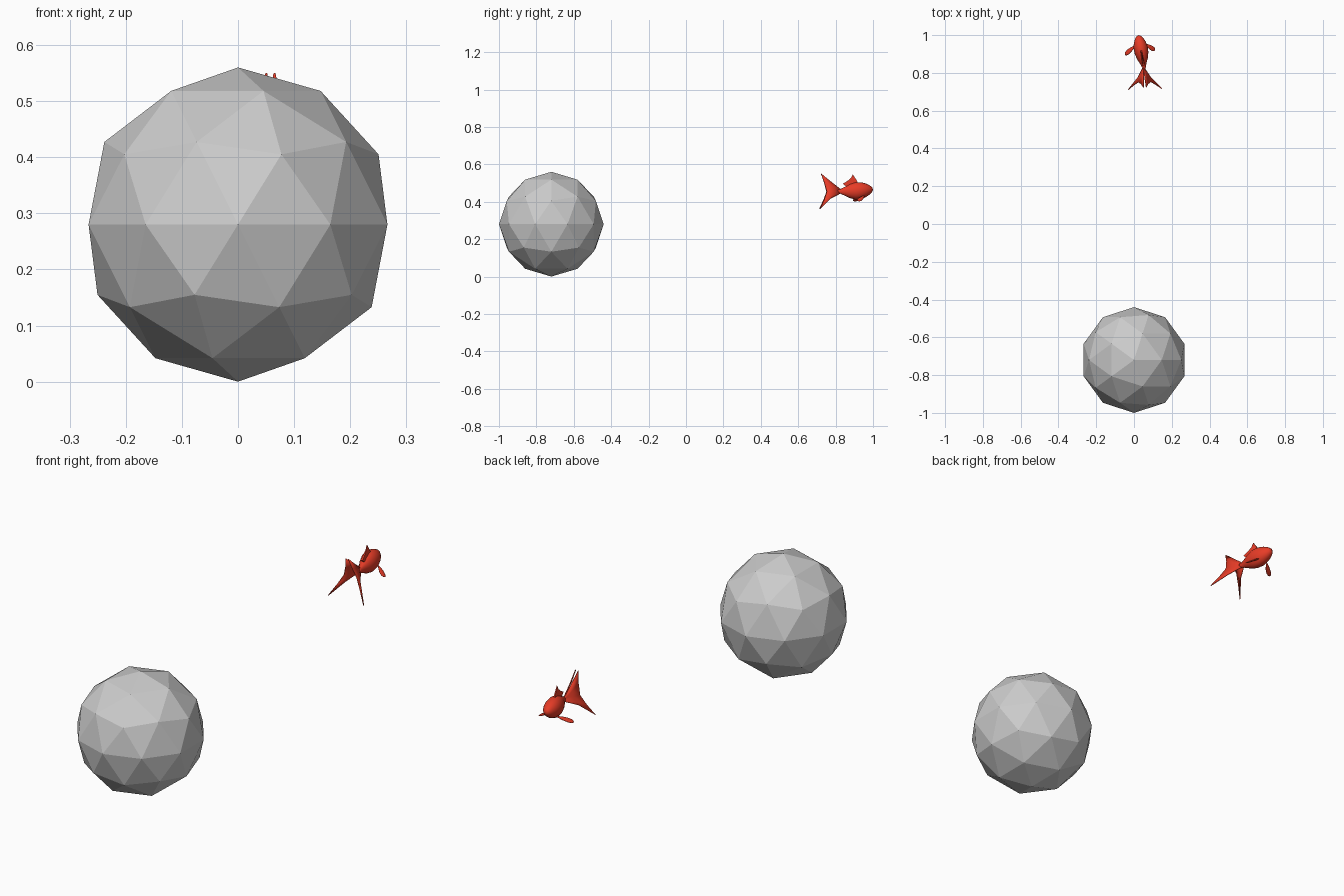
import bpy, bmesh, math
from mathutils import Vector

if "Cube" in bpy.data.objects:
    bpy.data.objects.remove(bpy.data.objects["Cube"])

red = bpy.data.materials.new("red_scales")
red.diffuse_color = (0.8, 0.045, 0.02, 1)
red.use_nodes = True
red.node_tree.nodes["Principled BSDF"].inputs["Base Color"].default_value = red.diffuse_color


def mesh_object(name, bm, thickness=0):
    bmesh.ops.recalc_face_normals(bm, faces=bm.faces[:])
    me = bpy.data.meshes.new(name)
    bm.to_mesh(me)
    bm.free()
    ob = bpy.data.objects.new(name, me)
    bpy.context.collection.objects.link(ob)
    me.materials.append(red)
    me.shade_smooth()
    if thickness:
        mod = ob.modifiers.new("thickness", "SOLIDIFY")
        mod.thickness, mod.offset = thickness, 0
    return ob


# faceted ball, flat shaded
bpy.ops.mesh.primitive_ico_sphere_add(subdivisions=2, radius=0.28, location=(0, -0.72, 0.28))
bpy.context.object.name = "faceted_ball"


# fish centre line drifts sideways from nose to tail
def axis_x(y):
    return 0.024 + (1 - y) * 0.17


# body: rings of (y, half width, half height, centre z)
profile = [(0.994, .013, .014, .465), (0.98, .023, .026, .463), (0.96, .032, .037, .461),
           (0.935, .037, .045, .459), (0.905, .036, .046, .458), (0.875, .028, .037, .457),
           (0.85, .017, .024, .456), (0.825, .008, .012, .455), (0.805, .004, .012, .455)]
N = 20
bm = bmesh.new()
rings = []
for y, w, h, z in profile:
    ring = []
    for i in range(N):
        a = 2 * math.pi * i / N
        dx = w * math.cos(a)
        ring.append(bm.verts.new((axis_x(y) + dx, y + dx * 0.15, z + h * math.sin(a))))
    rings.append(ring)
for r0, r1 in zip(rings, rings[1:]):
    for i in range(N):
        j = (i + 1) % N
        bm.faces.new((r0[i], r0[j], r1[j], r1[i]))
nose = bm.verts.new((axis_x(1), 1.0, 0.465))
for i in range(N):
    bm.faces.new((nose, rings[0][(i + 1) % N], rings[0][i]))
bm.faces.new(rings[-1])
mesh_object("fish_body", bm)

# split tail: two sheets close at the top and spread at the bottom
# rows run root to trailing edge; each point is (side offset, y, z)
tail_rows = [
    [(.001, .828, .466), (.002, .826, .461), (.003, .826, .455), (.003, .826, .450), (.003, .828, .445)],
    [(.003, .775, .507), (.012, .780, .482), (.018, .785, .455), (.030, .780, .432), (.037, .770, .415)],
    [(.007, .722, .550), (.017, .739, .502), (.033, .752, .454), (.058, .737, .410), (.090, .713, .359)],
]
for name, side in (("tail_left", -1), ("tail_right", 1)):
    bm = bmesh.new()
    grid = [[bm.verts.new((0.050 + (0.828 - y) * 0.075 + side * o, y + side * o * 0.03, z))
             for o, y, z in row] for row in tail_rows]
    for r0, r1 in zip(grid, grid[1:]):
        for i in range(4):
            bm.faces.new((r0[i], r0[i + 1], r1[i + 1], r1[i]))
    mesh_object(name, bm, 0.004)

# dorsal fin: wedge with a thin top edge
outline = [(.925, .490), (.912, .516), (.892, .546), (.882, .527), (.862, .510), (.838, .496), (.865, .475)]
bm = bmesh.new()
sides = []
for s in (-1, 1):
    sides.append([bm.verts.new((axis_x(y) + s * max(.0015, .007 - (z - .475) * .1), y, z)) for y, z in outline])
    bm.faces.new(sides[-1])
for i in range(len(outline)):
    j = (i + 1) % len(outline)
    bm.faces.new((sides[0][i], sides[0][j], sides[1][j], sides[1][i]))
fin = mesh_object("dorsal_fin", bm)
fin.data.shade_flat()

# side fins: flattened teardrop paddles reaching out, down and back
for name, root, tip in (("side_fin_left", (.008, .945, .432), (-.048, .896, .403)),
                        ("side_fin_right", (.058, .953, .432), (.112, .920, .403))):
    root, tip = Vector(root), Vector(tip)
    d = tip - root
    across = Vector((0, 1, -0.1))
    across = (across - across.project(d)).normalized()
    normal = d.normalized().cross(across)
    bm = bmesh.new()
    bmesh.ops.create_uvsphere(bm, u_segments=12, v_segments=8, radius=1)
    for v in bm.verts:
        t = (v.co.z + 1) / 2
        w = 0.006 + 0.012 * t
        v.co = root + d * t + across * v.co.x * w + normal * v.co.y * 0.004
    mesh_object(name, bm)
